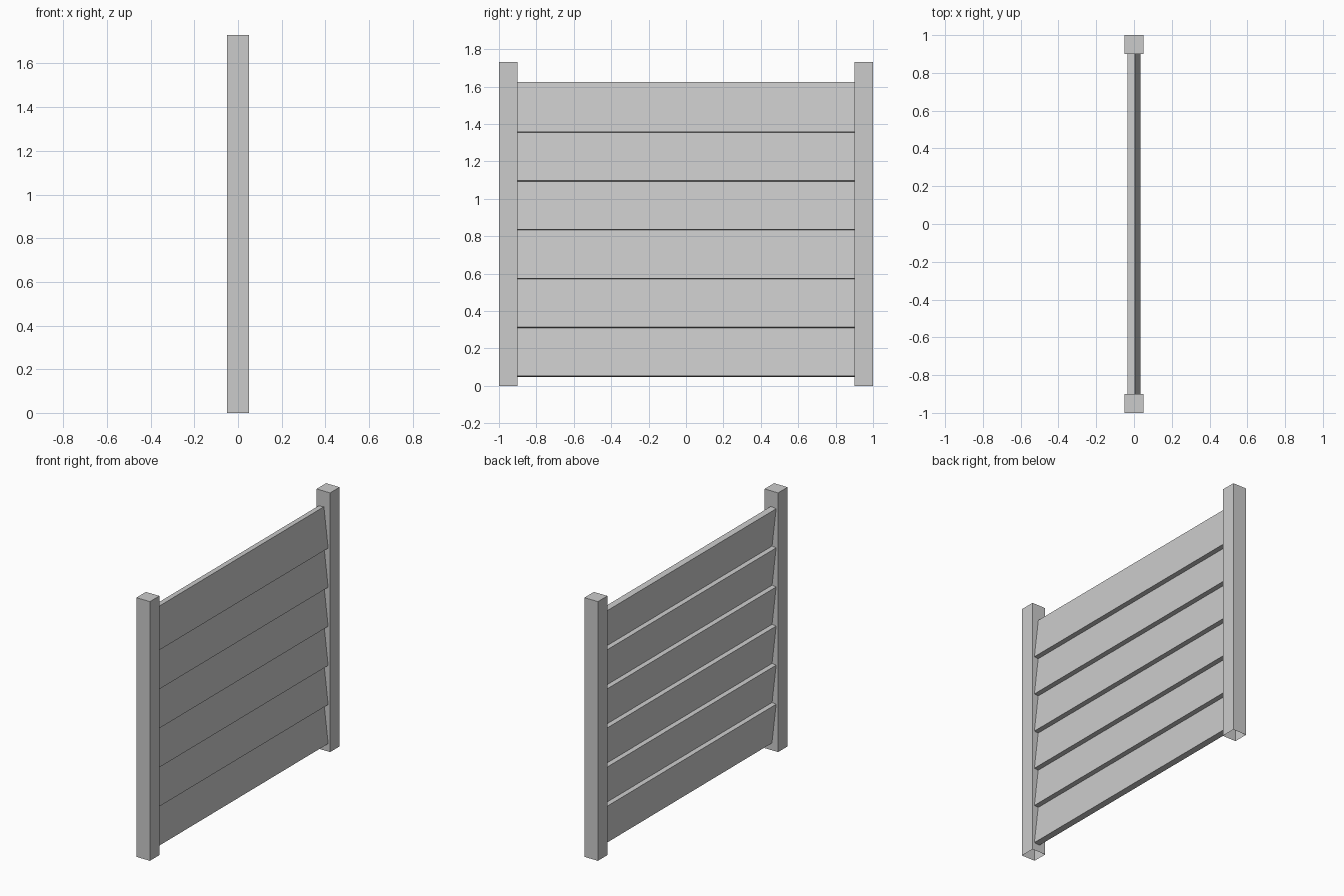
import bpy, bmesh
from math import radians
from mathutils import Matrix

if "Cube" in bpy.data.objects:
    bpy.data.objects.remove(bpy.data.objects["Cube"])

POST_W, POST_H = 0.10, 1.73
SLAT_T, SLAT_L, SLAT_W = 0.04, 0.27, 1.80
TILT, PITCH, FIRST_Z = radians(-6.7), 0.261, 0.184


def box(name, size, loc, tilt=0.0, open_bottom=False):
    bm = bmesh.new()
    bmesh.ops.create_cube(bm, size=1.0, matrix=Matrix.Diagonal((*size, 1.0)))
    if open_bottom:
        bottom = [f for f in bm.faces if f.normal.z < -0.9]
        bmesh.ops.delete(bm, geom=bottom, context='FACES_ONLY')
    mesh = bpy.data.meshes.new(name)
    bm.to_mesh(mesh)
    bm.free()
    obj = bpy.data.objects.new(name, mesh)
    obj.location = loc
    obj.rotation_euler.y = tilt
    bpy.context.collection.objects.link(obj)
    return obj


# Square end posts, open underneath where they meet the ground
for side, name in ((-1, "front_post"), (1, "back_post")):
    box(name, (POST_W, POST_W, POST_H),
        (0, side * 0.95, POST_H / 2), open_bottom=True)

# Overlapping slats, lower edge leaning out towards +x
for i in range(6):
    box(f"slat_{i + 1}", (SLAT_T, SLAT_W, SLAT_L),
        (0, 0, FIRST_Z + i * PITCH), tilt=TILT)
